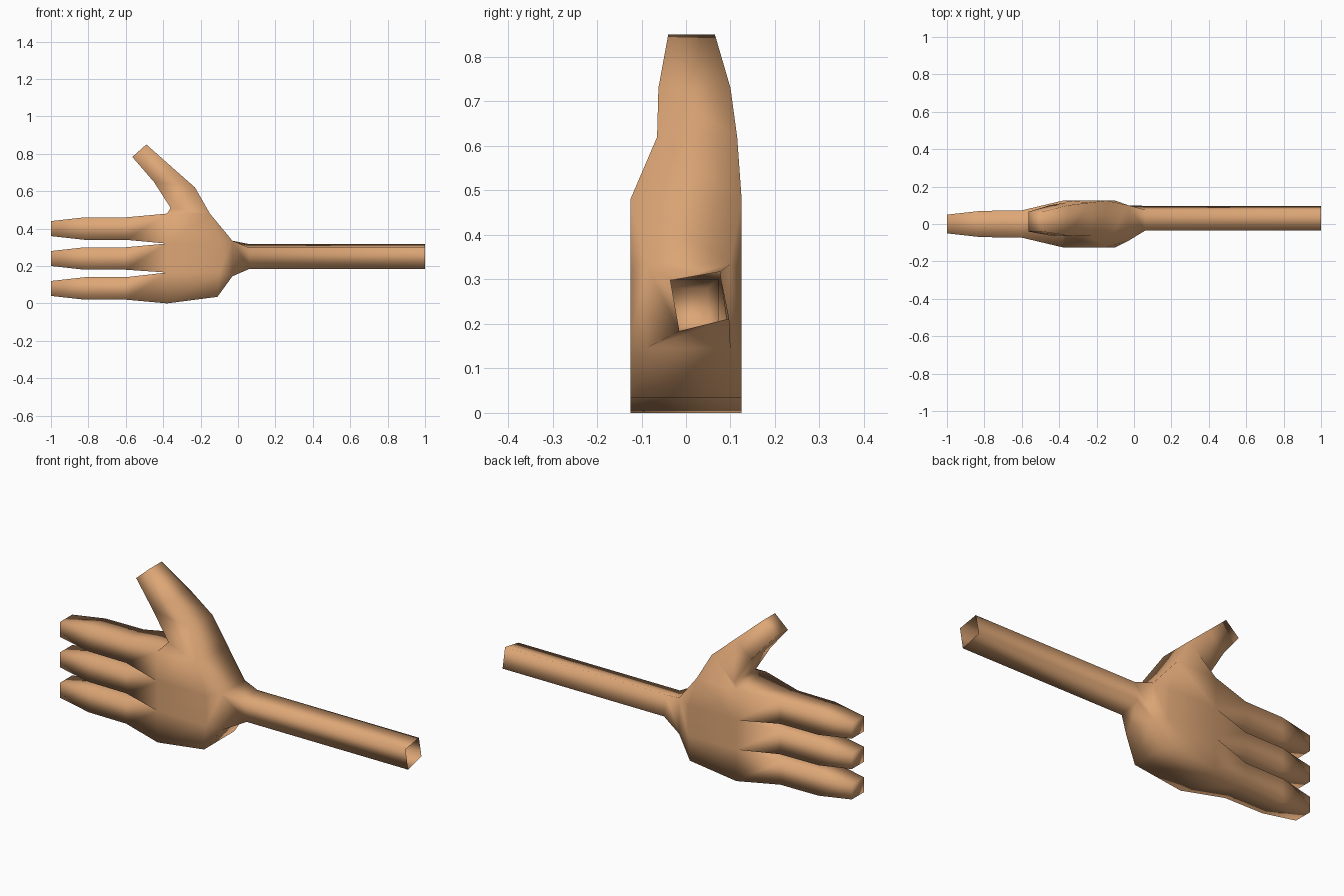
import bpy
import bmesh

if "Cube" in bpy.data.objects:
    bpy.data.objects.remove(bpy.data.objects["Cube"])

bm = bmesh.new()
verts = {}


def face(*points):
    # faces share vertices that sit at the same place
    vs = []
    for p in points:
        key = tuple(round(c, 4) for c in p)
        if key not in verts:
            verts[key] = bm.verts.new(key)
        vs.append(verts[key])
    bm.faces.new(vs)


def ring(p, q, y0, y1):
    # four-sided loop from two side-profile points (x, z) and a depth range
    return [(p[0], y0, p[1]), (p[0], y1, p[1]), (q[0], y1, q[1]), (q[0], y0, q[1])]


def tube(rings, cap=True):
    for a, b in zip(rings, rings[1:]):
        for i in range(4):
            j = (i + 1) % 4
            face(a[i], a[j], b[j], b[i])
    if cap:
        face(*rings[-1])


F, B = -0.125, 0.125                                            # palm front and back
knuckle = [(-0.38, 0), (-0.38, 0.165), (-0.38, 0.32), (-0.38, 0.48)]
heel = [(-0.11, 0.035), (-0.1, 0.165), (-0.1, 0.32), (-0.15, 0.48)]
wrist = ring((-0.03, 0.145), (-0.03, 0.335), -0.09, 0.1)


def at(p, y):
    return (p[0], y, p[1])


# three fingers
for i in range(3):
    z = 0.08 + 0.16 * i
    tube([ring(knuckle[i], knuckle[i + 1], F, B)] +
         [ring((x, z - h), (x, z + h), -d, d)
          for x, h, d in ((-0.6, 0.06, 0.073), (-0.82, 0.06, 0.07), (-1, 0.04, 0.05))])

# thumb
tube([ring(knuckle[3], heel[3], F, B),
      ring((-0.36, 0.51), (-0.23, 0.62), -0.065, 0.115),
      ring((-0.45, 0.65), (-0.355, 0.73), -0.062, 0.1),
      ring((-0.565, 0.783), (-0.49, 0.85), -0.04, 0.065)])

# palm sides, underside and heel narrowing to the wrist
for y, lo, hi in ((F, wrist[0], wrist[3]), (B, wrist[1], wrist[2])):
    for i in range(3):
        face(at(knuckle[i], y), at(heel[i], y), at(heel[i + 1], y), at(knuckle[i + 1], y))
    face(at(heel[0], y), lo, at(heel[1], y))
    face(at(heel[1], y), lo, hi, at(heel[2], y))
    face(at(heel[2], y), hi, at(heel[3], y))
face(at(knuckle[0], F), at(knuckle[0], B), at(heel[0], B), at(heel[0], F))
face(at(heel[0], F), at(heel[0], B), wrist[1], wrist[0])
face(at(heel[3], F), at(heel[3], B), wrist[2], wrist[3])

# thin forearm, slightly twisted and open at the end
section = [(-0.015, 0.184), (0.097, 0.212), (0.076, 0.317), (-0.035, 0.298)]
tube([wrist] + [[(x, y, z) for y, z in section] for x in (0.06, 1.0)], cap=False)

bmesh.ops.recalc_face_normals(bm, faces=bm.faces[:])
for f in bm.faces:
    f.smooth = True

mesh = bpy.data.meshes.new("hand_and_forearm")
bm.to_mesh(mesh)
bm.free()
skin = bpy.data.materials.new("tan skin")
skin.diffuse_color = (0.72, 0.38, 0.18, 1)
skin.use_nodes = True
skin.node_tree.nodes["Principled BSDF"].inputs["Base Color"].default_value = skin.diffuse_color
mesh.materials.append(skin)
hand = bpy.data.objects.new("hand_and_forearm", mesh)
bpy.context.collection.objects.link(hand)
